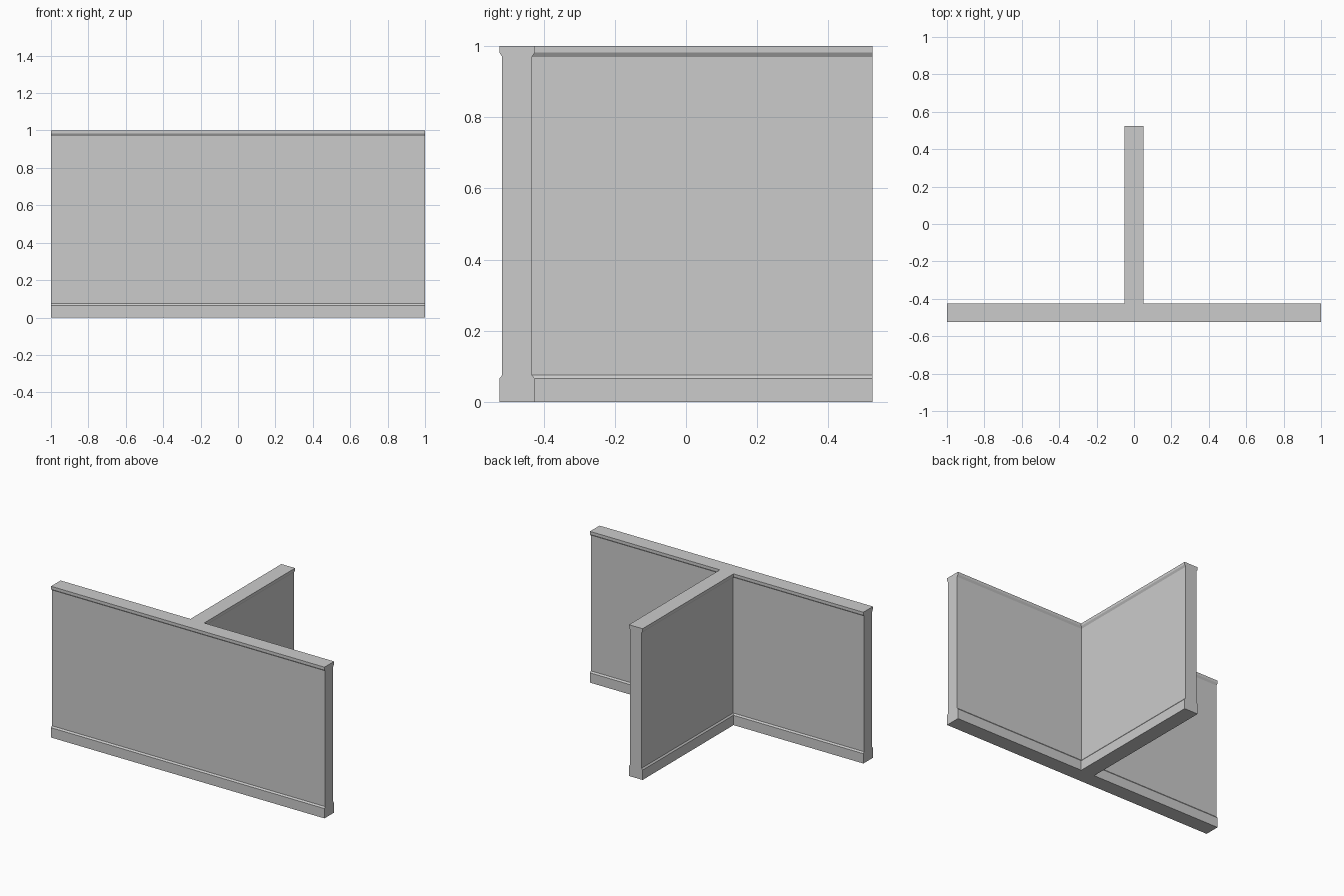
import bpy
import bmesh

cube = bpy.data.objects.get("Cube")
if cube:
    bpy.data.objects.remove(cube, do_unlink=True)

# Plain wall colour
grey = bpy.data.materials.new("light_grey")
grey.use_nodes = True
colour = (0.6, 0.6, 0.6, 1)
grey.diffuse_color = colour
grey.node_tree.nodes["Principled BSDF"].inputs["Base Color"].default_value = colour

HALF_LENGTH = 1.0
END_Y = 0.525
WALL_Y = -0.475   # centre line of the long wall
THICK = 0.05      # half thickness at skirting and top rail
THIN = 0.042      # half thickness of the recessed panel


def t_outline(half):
    """Plan of the T-shaped wall, counter-clockwise, for one half thickness."""
    front, back = WALL_Y - half, WALL_Y + half
    return [(-HALF_LENGTH, front), (HALF_LENGTH, front),
            (HALF_LENGTH, back), (half, back), (half, END_Y),
            (-half, END_Y), (-half, back), (-HALF_LENGTH, back)]


# Skirting, recessed panel and top rail as (height, half thickness)
profile = [(0, THICK), (0.065, THICK), (0.075, THIN),
           (0.97, THIN), (0.983, THICK), (1, THICK)]

bm = bmesh.new()
rings = [[bm.verts.new((x, y, z)) for x, y in t_outline(half)]
         for z, half in profile]
for low, high in zip(rings, rings[1:]):
    for i in range(len(low)):
        j = (i + 1) % len(low)
        bm.faces.new((low[i], low[j], high[j], high[i]))

# Underside and top
bm.faces.new(list(reversed(rings[0])))
bm.faces.new(rings[-1])
# Merge the flat wall ends into single faces
bmesh.ops.recalc_face_normals(bm, faces=bm.faces)
bmesh.ops.dissolve_limit(bm, angle_limit=0.01, verts=bm.verts, edges=bm.edges)

mesh = bpy.data.meshes.new("t_junction_wall")
bm.to_mesh(mesh)
bm.free()
mesh.materials.append(grey)
wall = bpy.data.objects.new("t_junction_wall", mesh)
bpy.context.collection.objects.link(wall)
